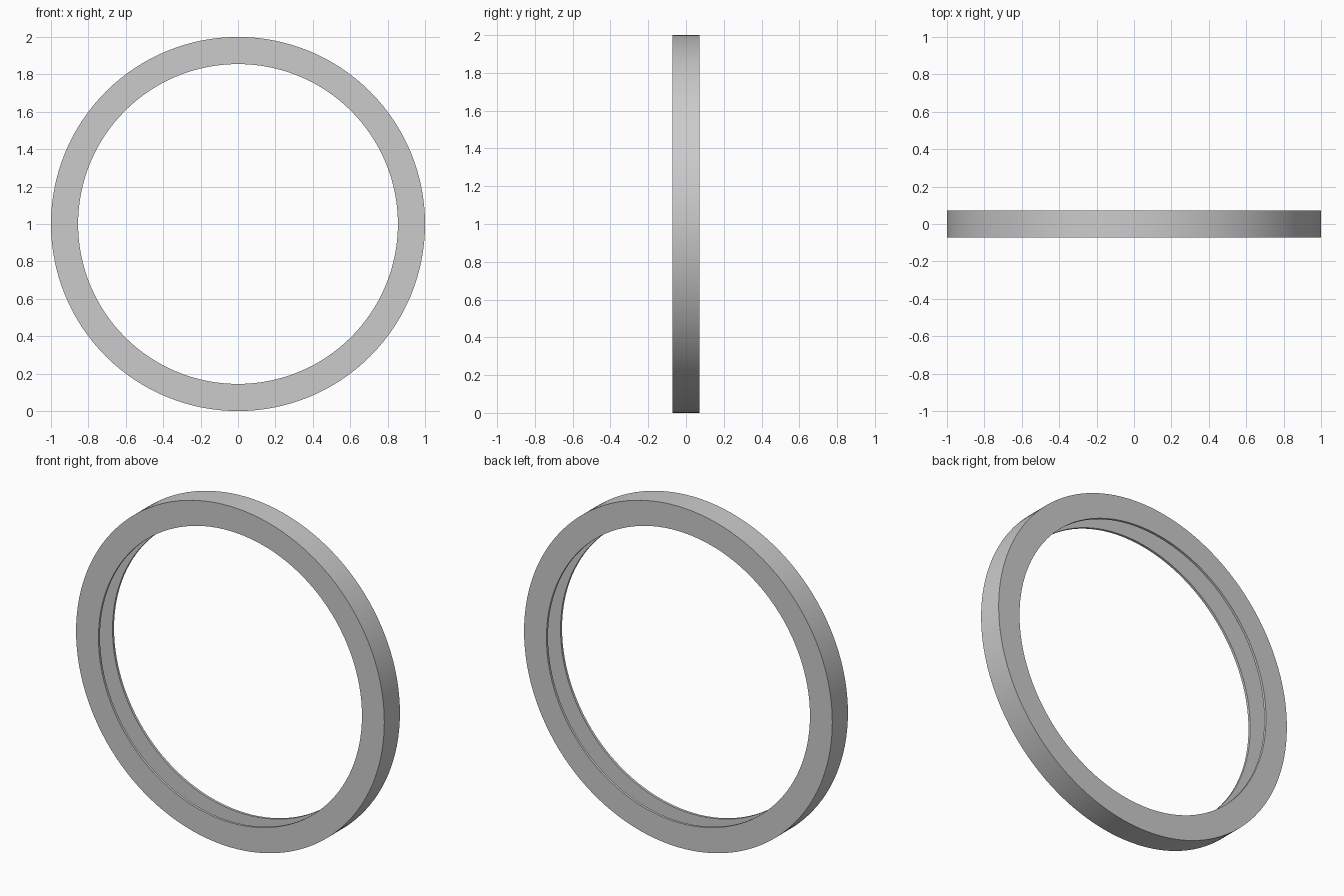
import bpy, bmesh, math
from mathutils import Matrix, Vector

cube = bpy.data.objects.get("Cube")
if cube:
    bpy.data.objects.remove(cube, do_unlink=True)

OUTER, INNER, HALF, WALL, SIDES = 1.0, 0.855, 0.0725, 0.0145, 128

grey = bpy.data.materials.new("plain grey")
grey.use_nodes = True
colour = (0.6, 0.6, 0.6, 1)
grey.diffuse_color = colour
grey.node_tree.nodes["Principled BSDF"].inputs["Base Color"].default_value = colour

# Channel cross-section, open towards the middle: (radius, depth)
lip = HALF - WALL
profile = [(INNER, -HALF), (OUTER, -HALF), (OUTER, HALF), (INNER, HALF),
           (INNER, lip), (OUTER - WALL, lip), (OUTER - WALL, -lip), (INNER, -lip)]

# Sweep the section around the y axis
bm = bmesh.new()
rings = []
for i in range(SIDES):
    turn = Matrix.Rotation(math.tau * i / SIDES, 3, 'Y')
    rings.append([bm.verts.new(turn @ Vector((r, y, 0)) + Vector((0, 0, OUTER)))
                  for r, y in profile])
for i, ring in enumerate(rings):
    after = rings[(i + 1) % SIDES]
    for j in range(len(profile)):
        k = (j + 1) % len(profile)
        bm.faces.new((ring[j], ring[k], after[k], after[j]))
bmesh.ops.recalc_face_normals(bm, faces=bm.faces)

mesh = bpy.data.meshes.new("channel_ring")
bm.to_mesh(mesh)
bm.free()
mesh.materials.append(grey)
ring_object = bpy.data.objects.new("channel_ring", mesh)
bpy.context.collection.objects.link(ring_object)

# Smooth around the ring, crisp at the section corners
bpy.ops.object.select_all(action='DESELECT')
ring_object.select_set(True)
bpy.context.view_layer.objects.active = ring_object
bpy.ops.object.shade_smooth_by_angle(angle=math.radians(30))
